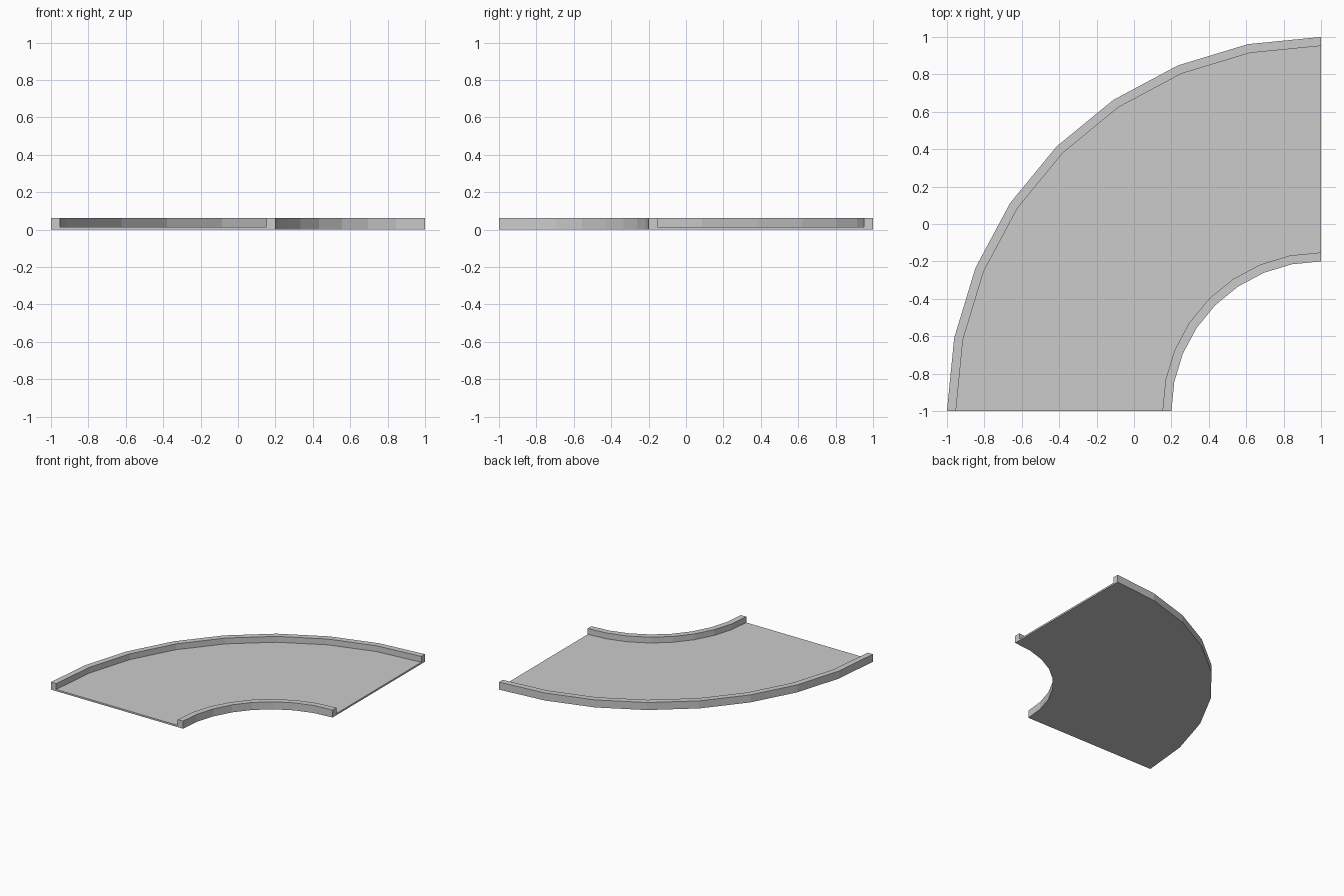
import bpy, bmesh
from math import sin, cos, pi

if "Cube" in bpy.data.objects:
    bpy.data.objects.remove(bpy.data.objects["Cube"])

CENTRE = (1.0, -1.0)
SEGMENTS = 8
HEIGHT, FLOOR = 0.062, 0.014
R_IN, R_OUT, KERB = 0.8, 2.0, 0.048

# U-shaped cross-section (radius, height): inner kerb, floor, outer kerb
profile = [
    (R_IN, 0), (R_OUT, 0), (R_OUT, HEIGHT), (R_OUT - KERB, HEIGHT),
    (R_OUT - KERB, FLOOR), (R_IN + KERB, FLOOR),
    (R_IN + KERB, HEIGHT), (R_IN, HEIGHT),
]

# Sweep the section through a quarter turn
bm = bmesh.new()
rings = []
for i in range(SEGMENTS + 1):
    a = pi / 2 + (pi / 2) * i / SEGMENTS
    rings.append([bm.verts.new((CENTRE[0] + r * cos(a), CENTRE[1] + r * sin(a), z))
                  for r, z in profile])
n = len(profile)
for a, b in zip(rings, rings[1:]):
    for k in range(n):
        j = (k + 1) % n
        bm.faces.new((a[k], a[j], b[j], b[k]))

# End caps, split into floor and two kerbs so every face is convex
for ring in (rings[0], rings[-1]):
    for ids in ((0, 5, 6, 7), (0, 1, 4, 5), (1, 2, 3, 4)):
        bm.faces.new([ring[k] for k in ids])
bmesh.ops.recalc_face_normals(bm, faces=bm.faces)

mesh = bpy.data.meshes.new("curved_track")
bm.to_mesh(mesh)
bm.free()
bpy.context.collection.objects.link(bpy.data.objects.new("curved_track", mesh))
